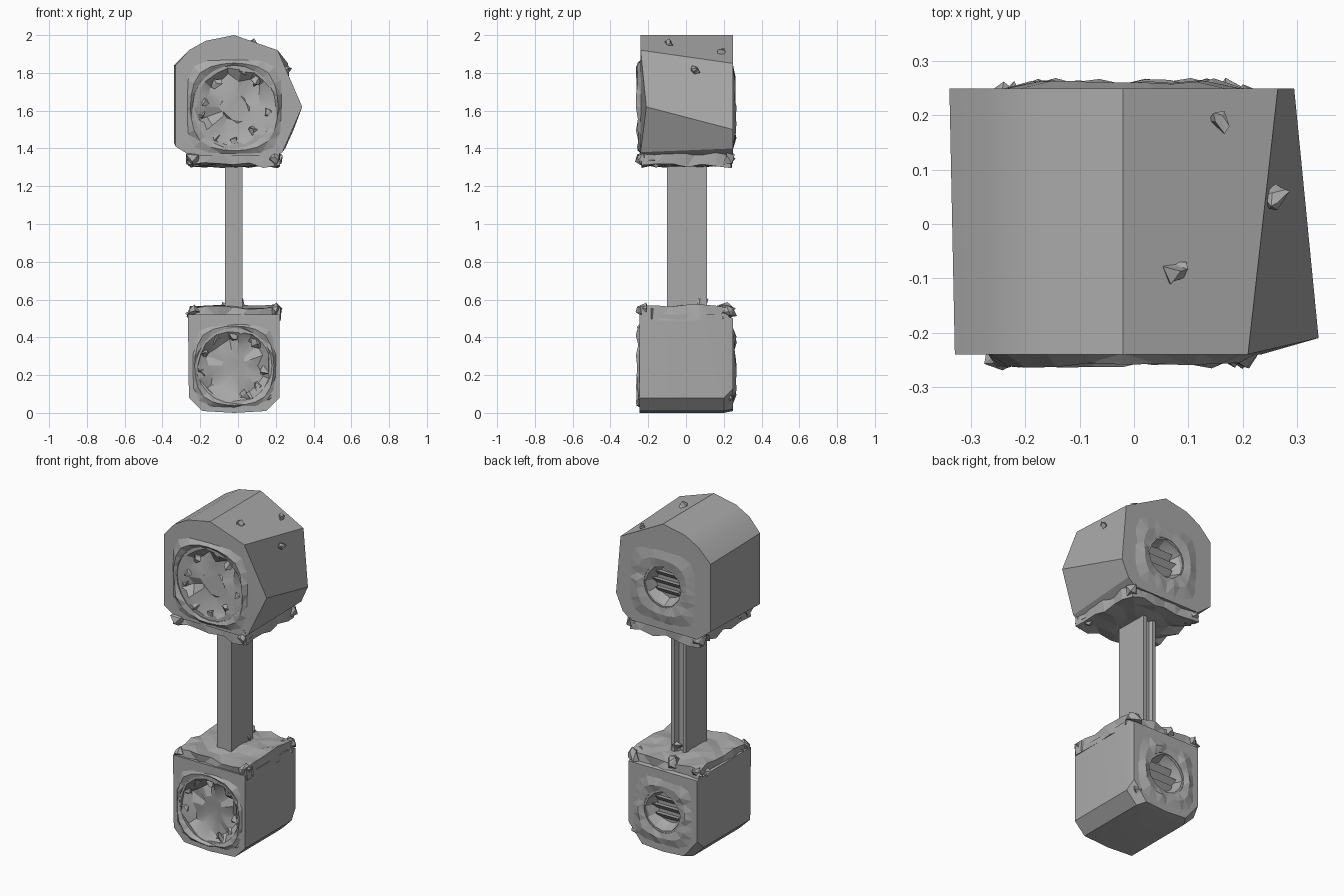
import bpy, bmesh, math, random
from mathutils import Vector, Matrix

random.seed(4)
cube = bpy.data.objects.get("Cube")
if cube:
    bpy.data.objects.remove(cube, do_unlink=True)

grey = bpy.data.materials.new("worn grey metal")
grey.use_nodes = True
grey.diffuse_color = (0.4, 0.4, 0.4, 1)
grey.node_tree.nodes["Principled BSDF"].inputs["Base Color"].default_value = (0.4, 0.4, 0.4, 1)


def finish(bm, name):
    bmesh.ops.recalc_face_normals(bm, faces=bm.faces)
    mesh = bpy.data.meshes.new(name)
    bm.to_mesh(mesh)
    bm.free()
    mesh.materials.append(grey)
    ob = bpy.data.objects.new(name, mesh)
    bpy.context.collection.objects.link(ob)
    return ob


def skin(bm, rows):
    """Bridge equal-length closed rows of vertices."""
    n = len(rows[0])
    for a, b in zip(rows, rows[1:]):
        for i in range(n):
            j = (i + 1) % n
            bm.faces.new((a[i], a[j], b[j], b[i]))


def loft(name, loops):
    """Skin closed loops and cap both ends."""
    bm = bmesh.new()
    rings = [[bm.verts.new(p) for p in loop] for loop in loops]
    skin(bm, rings)
    bm.faces.new(rings[0])
    bm.faces.new(rings[-1])
    return finish(bm, name)


def circle(x, z, r, y, n, wobble=0.0):
    loop = []
    for i in range(n):
        a = math.tau * i / n
        rr = r + random.uniform(-wobble, wobble)
        loop.append((x + rr * math.cos(a), y + random.uniform(-wobble, wobble), z + rr * math.sin(a)))
    return loop


def activate(ob):
    bpy.ops.object.select_all(action='DESELECT')
    bpy.context.view_layer.objects.active = ob
    ob.select_set(True)


def cut(ob, cutter):
    cutter.hide_render = True
    mod = ob.modifiers.new("recess", 'BOOLEAN')
    mod.operation, mod.solver, mod.object = 'DIFFERENCE', 'EXACT', cutter
    activate(ob)
    bpy.ops.object.modifier_apply(modifier=mod.name)
    bpy.data.objects.remove(cutter, do_unlink=True)


def shards(name, places, size):
    """Small crumpled lumps, each a jittered icosahedron."""
    bm = bmesh.new()
    for p in places:
        made = bmesh.ops.create_icosphere(bm, subdivisions=1, radius=size,
                                          matrix=Matrix.Translation(p))["verts"]
        for v in made:
            v.co += Vector([random.uniform(-0.5, 0.5) * size for _ in range(3)])
    return finish(bm, name)


def crumpled_slab(name, cx, half, z0, z1, lip):
    """Irregular flange plate around the shaft."""
    bm = bmesh.new()
    bmesh.ops.create_grid(bm, x_segments=6, y_segments=6, size=half)
    ext = bmesh.ops.extrude_face_region(bm, geom=bm.faces[:])
    top = {v for v in ext["geom"] if isinstance(v, bmesh.types.BMVert)}
    for v in bm.verts:
        edge = max(abs(v.co.x), abs(v.co.y)) / half
        v.co.z = z1 if v in top else z0
        if (v in top) == (lip > 0):
            v.co.z -= lip * random.uniform(0.0, 0.4 + 0.6 * edge)
        v.co.x += cx + random.uniform(-0.012, 0.012)
        v.co.y += random.uniform(-0.012, 0.012)
    bmesh.ops.triangulate(bm, faces=bm.faces)
    return finish(bm, name)


def recess_pair(ob, label, x, z, r):
    """Wide crumpled dish in front, narrow slatted bore behind."""
    cut(ob, loft("dish_cutter", [circle(x, z, r, -0.32, 18),
                                 circle(x, z, r - 0.01, -0.24, 18, 0.012),
                                 circle(x, z, r * 0.72, -0.21, 18, 0.022),
                                 circle(x, z, r * 0.35, -0.21, 18, 0.012)]))
    cut(ob, loft("bore_cutter", [circle(x, z, 0.125, 0.32, 12),
                                 circle(x, z, 0.115, 0.235, 12, 0.006),
                                 circle(x, z, 0.09, 0.185, 12, 0.008)]))
    activate(ob)
    bpy.ops.object.shade_smooth_by_angle(angle=math.radians(24))
    # Torn fragments round the inside of the dish
    spots = []
    for i in range(9):
        a = math.tau * (i + random.uniform(-0.3, 0.3)) / 9
        rr = r * random.uniform(0.7, 0.9)
        spots.append((x + rr * math.cos(a), -0.22, z + rr * math.sin(a)))
    shards(label + "_dish_fragments", spots, 0.027)
    # Slanted slats across the bore
    for k in (-1, 0, 1):
        zc = z + 0.05 * k
        w = 0.1 - 0.025 * abs(k)
        loft(label + "_bore_slat", [[(x + s * w, 0.185, zc - 0.018), (x + s * w, 0.185, zc + 0.012),
                                     (x + s * w, 0.215, zc + 0.015)] for s in (-1, 1)])


def face_collar(name, x, z, half, r, y, out):
    """Uneven raised plate around a recess, square outside and round inside."""
    bm = bmesh.new()
    rows = [[], [], []]
    for i in range(24):
        a = math.tau * i / 24
        c, s = math.cos(a), math.sin(a)
        k = half / (abs(c) ** 5 + abs(s) ** 5) ** 0.2
        outer, inner = Vector((k * c, 0, k * s)), Vector((c * r, 0, s * r))
        for row, t, lift in zip(rows, (0, 0.6, 1), (0, random.uniform(0.4, 1), 0.3)):
            p = outer.lerp(inner, t)
            row.append(bm.verts.new((x + p.x, y + out * lift, z + p.z)))
    skin(bm, rows + [[bm.verts.new((v.co.x, y - out * 0.5, v.co.z)) for v in rows[2]]])
    bmesh.ops.triangulate(bm, faces=bm.faces)
    ob = finish(bm, name)
    # Open sheet: point its faces outward
    if sum(p.normal.y * p.area for p in ob.data.polygons) * out < 0:
        ob.data.flip_normals()


# Upper head: faceted drum, bulging at the front right
upper_front = [(-0.33, 1.41), (-0.33, 1.84), (-0.26, 1.92), (-0.17, 1.97), (-0.02, 2.0),
               (0.21, 1.92), (0.34, 1.62), (0.235, 1.38), (0.2, 1.36), (-0.25, 1.36)]
upper_back = [(-0.34, 1.43), (-0.34, 1.84), (-0.26, 1.92), (-0.17, 1.97), (-0.02, 2.0),
              (0.265, 1.85), (0.295, 1.5), (0.25, 1.4), (0.2, 1.36), (-0.25, 1.36)]
head = loft("upper_head", [[(x, -0.21 if x > 0.3 else -0.24, z) for x, z in upper_front],
                           [(x, 0.25, z) for x, z in upper_back]])
recess_pair(head, "upper", -0.02, 1.62, 0.22)

# Lower head: box with chamfered bottom edges, rounder toward the back
lower = [(-0.19, 0.01), (-0.26, 0.08), (-0.265, 0.52), (0.22, 0.52), (0.22, 0.08), (0.15, 0.01), (-0.02, 0.0)]
lower_back = [(-0.16, 0.02), (-0.25, 0.13), (-0.25, 0.5), (0.21, 0.5), (0.21, 0.13), (0.12, 0.02), (-0.02, 0.01)]
base = loft("lower_head", [[(x, y, z) for x, z in outline]
                           for y, outline in ((-0.245, lower), (0.2, lower), (0.25, lower_back))])
recess_pair(base, "lower", -0.02, 0.25, 0.2)

# Raised collars on the front and back faces
for label, z, half, r in (("upper", 1.62, 0.25, 0.22), ("lower", 0.25, 0.225, 0.2)):
    face_collar(label + "_front_collar", -0.02, z, half, r, -0.238, -0.028)
    face_collar(label + "_back_collar", -0.02, z, half - 0.02, 0.125, 0.247, 0.022)

# Flanges where the shaft meets each head
crumpled_slab("upper_flange", -0.02, 0.235, 1.295, 1.4, -0.03)
crumpled_slab("lower_flange", -0.02, 0.235, 0.49, 0.575, 0.03)

# Shaft with a shallow groove along its back
section = [(-0.07, -0.1), (0.025, -0.1), (0.025, 0.11), (0.0, 0.11), (-0.01, 0.08),
           (-0.04, 0.08), (-0.05, 0.1), (-0.07, 0.1)]
loft("shaft", [[(x, y, z) for x, y in section] for z in (0.5, 1.38)])

# Battered bolts clustered at the flange corners, smaller ones below
corners = [(x, y) for x in (-0.235, 0.195) for y in (-0.225, 0.225)]
for name, z in (("upper_bolts", 1.345), ("lower_bolts", 0.535)):
    cluster = [(x, y, z) for x, y in corners] + [(x * 0.97, y * 0.75, z - 0.01) for x, y in corners]
    shards(name, cluster, 0.034)
shards("base_corner_bolts", [(x * 0.88, y, 0.09) for x, y in corners], 0.027)
shards("shaft_foot_lump", [(0.0, 0.08, 0.59), (-0.06, 0.21, 0.55)], 0.04)

# Chips standing off the upper head
shards("surface_chips", [(0.075, -0.09, 1.955), (0.16, 0.19, 1.91), (0.265, 0.05, 1.82)], 0.022)
